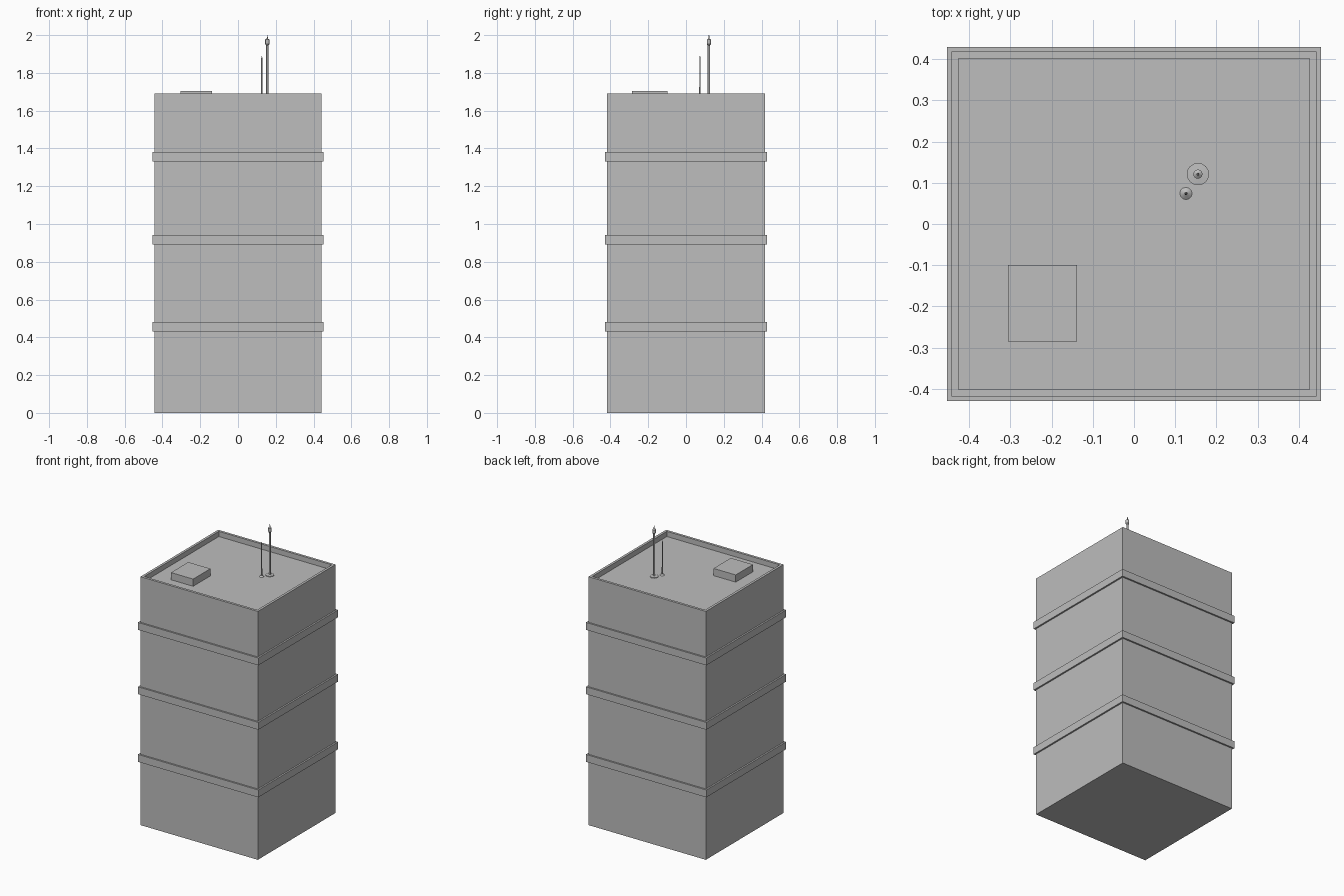
import bpy
import bmesh
from math import radians

default = bpy.data.objects.get("Cube")
if default:
    bpy.data.objects.remove(default, do_unlink=True)

# One plain concrete grey for everything
grey = bpy.data.materials.new("concrete_grey")
grey.use_nodes = True
colour = (0.51, 0.51, 0.51, 1)
grey.diffuse_color = colour
grey.node_tree.nodes["Principled BSDF"].inputs["Base Color"].default_value = colour

HALF_X, HALF_Y, ROOF, FLOOR = 0.442, 0.418, 1.69, 1.655
LIP = 0.024


def finish(name, bm, smooth=False):
    bmesh.ops.recalc_face_normals(bm, faces=bm.faces)
    mesh = bpy.data.meshes.new(name)
    bm.to_mesh(mesh)
    bm.free()
    mesh.materials.append(grey)
    obj = bpy.data.objects.new(name, mesh)
    bpy.context.collection.objects.link(obj)
    if smooth:
        bpy.ops.object.select_all(action='DESELECT')
        obj.select_set(True)
        bpy.context.view_layer.objects.active = obj
        bpy.ops.object.shade_smooth_by_angle(angle=radians(35))
    return obj


def box_mesh(x0, x1, y0, y1, z0, z1):
    bm = bmesh.new()
    bmesh.ops.create_cube(bm, size=1)
    for v in bm.verts:
        v.co.x = x1 if v.co.x > 0 else x0
        v.co.y = y1 if v.co.y > 0 else y0
        v.co.z = z1 if v.co.z > 0 else z0
    return bm


def lathe(name, x, y, profile, sides=16):
    """Stack of rings, given as (radius, height), around a vertical axis."""
    bm = bmesh.new()
    verts = [bm.verts.new((x + r, y, z)) for r, z in profile]
    edges = [bm.edges.new(pair) for pair in zip(verts, verts[1:])]
    bmesh.ops.spin(bm, geom=verts + edges, cent=(x, y, 0), axis=(0, 0, 1),
                   angle=radians(360), steps=sides)
    bmesh.ops.remove_doubles(bm, verts=bm.verts, dist=0.0002)
    return finish(name, bm, smooth=True)


# Tower block with a sunken roof behind a parapet
bm = box_mesh(-HALF_X, HALF_X, -HALF_Y, HALF_Y, 0, ROOF)
bm.normal_update()
roof = max(bm.faces, key=lambda f: f.calc_center_median().z)
bmesh.ops.inset_region(bm, faces=[roof], thickness=LIP)
well = bmesh.ops.extrude_face_region(bm, geom=[roof])["geom"]
for v in well:
    if isinstance(v, bmesh.types.BMVert):
        v.co.z = FLOOR
if roof.is_valid:
    bmesh.ops.delete(bm, geom=[roof], context='FACES_ONLY')
finish("tower_block", bm)

# Ledges around the walls
OUT = 0.011
for name, z in (("lower", 0.432), ("middle", 0.892), ("upper", 1.33)):
    finish(name + "_ledge", box_mesh(-HALF_X - OUT, HALF_X + OUT,
                                     -HALF_Y - OUT, HALF_Y + OUT, z, z + 0.05))

# Roof hatch
finish("roof_hatch", box_mesh(-0.305, -0.138, -0.285, -0.099, FLOOR, 1.704))

# Tall mast with a flat foot, lamp and spike
lathe("tall_mast", 0.155, 0.121, [
    (0, FLOOR), (0.027, FLOOR), (0.027, FLOOR + 0.004), (0.006, FLOOR + 0.006),
    (0.006, 1.945), (0.011, 1.952), (0.011, 1.976), (0.003, 1.982),
    (0.002, 2.0), (0, 2.0)])

# Short mast with a cone-shaped foot
lathe("short_mast", 0.126, 0.074, [
    (0, FLOOR), (0.015, FLOOR), (0.004, FLOOR + 0.008),
    (0.0035, 1.875), (0.001, 1.89), (0, 1.89)], sides=12)
